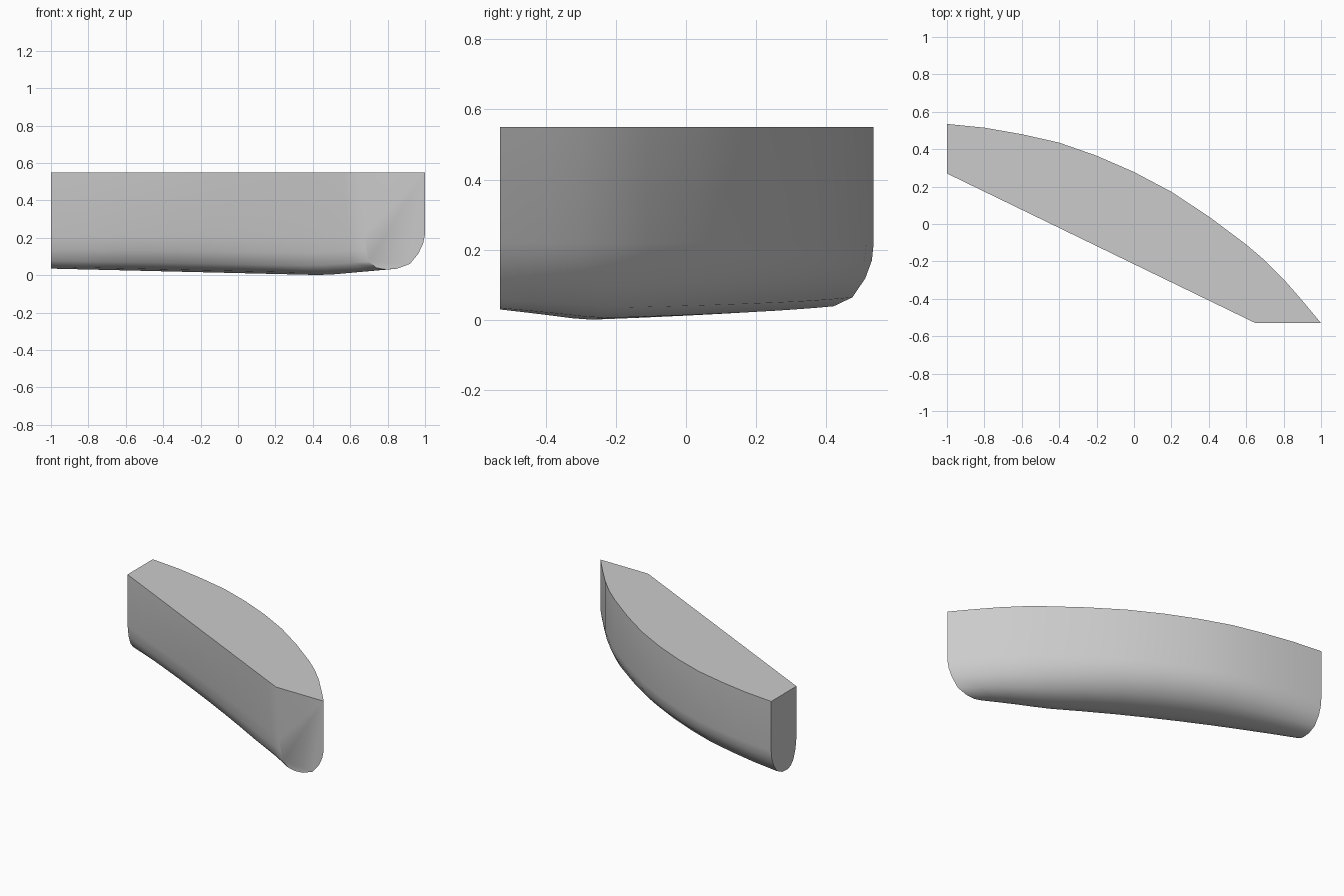
import bpy, bmesh, math
from mathutils import Vector

cube = bpy.data.objects.get("Cube")
if cube:
    bpy.data.objects.remove(cube, do_unlink=True)

grey = bpy.data.materials.new("light_grey")
grey.use_nodes = True
colour = (0.6, 0.6, 0.6, 1)
grey.diffuse_color = colour
grey.node_tree.nodes["Principled BSDF"].inputs["Base Color"].default_value = colour

TOP = 0.55
INNER = Vector((-1, 0.27)), Vector((0.65, -0.53))
# Plan curve of the outer wall
OUTER = [(-1, .535), (-.8, .515), (-.6, .48), (-.4, .435), (-.2, .365), (0, .278), (.2, .172),
         (.4, .04), (.6, -.11), (.7, -.195), (.8, -.295), (.9, -.41), (1, -.53)]
# Cross-section from inner to outer wall: width fraction at each end, height
SECTION = [(0, 0, TOP), (0, .07, .21), (.04, .1, .12), (.12, .14, .05), (.23, .25, .012),
           (.36, .4, 0), (.57, .57, .005), (.77, .77, .035), (.91, .9, .1), (.98, .97, .16),
           (1, 1, .22), (1, 1, TOP)]


def keel(t):
    """Height of the underside along the length."""
    return .035 * (1 - t / .82) if t < .82 else .03 * (t - .82) / .18


# Loft the section along the hull
bm = bmesh.new()
rings = []
for x, y in OUTER:
    t = (x + 1) / 2
    inner, outer = INNER[0].lerp(INNER[1], t), Vector((x, y))
    ring = []
    for back, front, z in SECTION:
        p = inner.lerp(outer, back + (front - back) * t)
        ring.append(bm.verts.new((p.x, p.y, z + keel(t) * max(0, 1 - z / .22))))
    rings.append(ring)
for a, b in zip(rings, rings[1:]):
    for i in range(len(SECTION) - 1):
        bm.faces.new((a[i], a[i + 1], b[i + 1], b[i]))

# Flat ends and deck
bm.faces.new(rings[0])
bm.faces.new(rings[-1])
bm.faces.new([r[0] for r in rings] + [r[-1] for r in reversed(rings)])
bmesh.ops.recalc_face_normals(bm, faces=bm.faces)

mesh = bpy.data.meshes.new("curved_hull")
bm.to_mesh(mesh)
bm.free()
mesh.materials.append(grey)
hull = bpy.data.objects.new("curved_hull", mesh)
bpy.context.collection.objects.link(hull)
bpy.context.view_layer.objects.active = hull
hull.select_set(True)
bpy.ops.object.shade_smooth_by_angle(angle=math.radians(35))
